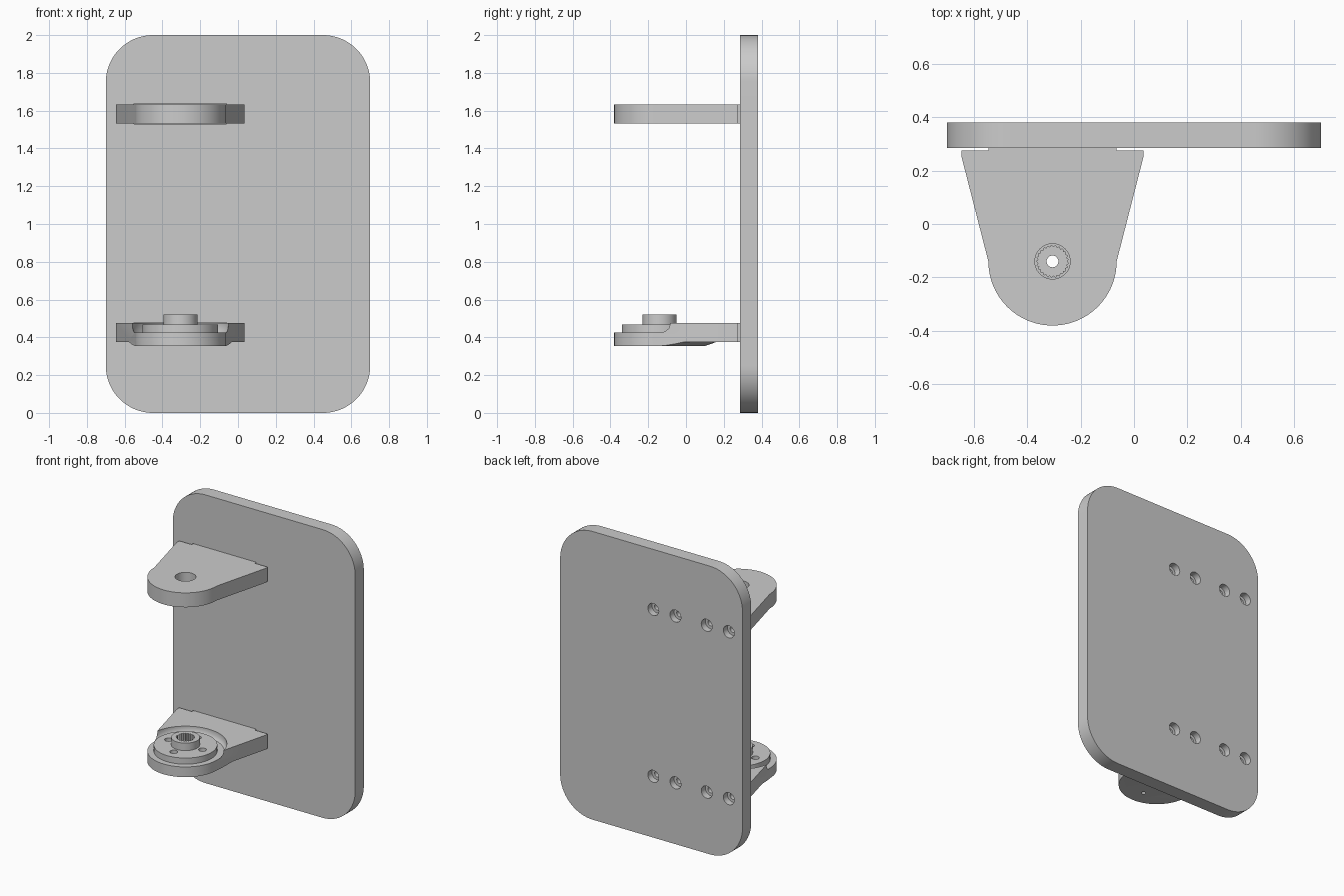
import bpy, bmesh
from math import sin, cos, pi, radians

if "Cube" in bpy.data.objects:
    bpy.data.objects.remove(bpy.data.objects["Cube"])

CX, CY = -0.305, -0.14            # hinge axis
UP_Z, LOW_Z = 1.583, 0.425        # arm mid heights


def finish(name, bm):
    bmesh.ops.recalc_face_normals(bm, faces=bm.faces)
    me = bpy.data.meshes.new(name)
    bm.to_mesh(me)
    bm.free()
    ob = bpy.data.objects.new(name, me)
    bpy.context.collection.objects.link(ob)
    return ob


def prism(name, pts, a, b, axis='Z'):
    """Extrude a 2D outline from a to b along Z (xy outline) or Y (xz outline)."""
    bm = bmesh.new()
    place = (lambda p, h: (p[0], p[1], h)) if axis == 'Z' else (lambda p, h: (p[0], h, p[1]))
    lo = [bm.verts.new(place(p, a)) for p in pts]
    hi = [bm.verts.new(place(p, b)) for p in pts]
    bm.faces.new(lo)
    bm.faces.new(hi)
    n = len(pts)
    for i in range(n):
        j = (i + 1) % n
        bm.faces.new((lo[i], lo[j], hi[j], hi[i]))
    return finish(name, bm)


def arc(cx, cy, r, a0, a1, n):
    return [(cx + r * cos(radians(a0 + (a1 - a0) * i / n)),
             cy + r * sin(radians(a0 + (a1 - a0) * i / n))) for i in range(n + 1)]


def circle(cx, cy, r, n=32):
    return arc(cx, cy, r, 0, 360, n)[:-1]


def lathe(name, profile, n=96):
    """Solid of revolution about the hinge axis from (radius, z) rings."""
    bm = bmesh.new()
    rings = [[bm.verts.new((x, y, z)) for x, y in circle(CX, CY, r, n)] for r, z in profile]
    for p, q in zip(rings, rings[1:]):
        for i in range(n):
            j = (i + 1) % n
            bm.faces.new((p[i], p[j], q[j], q[i]))
    bm.faces.new(rings[0])
    bm.faces.new(rings[-1])
    return finish(name, bm)


def boolean(ob, tool, op='DIFFERENCE'):
    m = ob.modifiers.new("bool", 'BOOLEAN')
    m.operation, m.solver, m.object = op, 'EXACT', tool
    bpy.context.view_layer.update()
    me = bpy.data.meshes.new_from_object(ob.evaluated_get(bpy.context.evaluated_depsgraph_get()))
    ob.modifiers.clear()
    ob.data = me
    bpy.data.objects.remove(tool)


def rect(x0, x1, z0, z1):
    return [(x0, z0), (x1, z0), (x1, z1), (x0, z1)]


# arm outline: tapered plate with a round nose and a tab that enters the back plate
outline = [(CX + 0.24, 0.305), (CX - 0.24, 0.305), (CX - 0.24, 0.275),
           (CX - 0.34, 0.275), (CX - 0.34, 0.25)]
outline += arc(CX, CY, 0.24, 180, 360, 48)
outline += [(CX + 0.34, 0.25), (CX + 0.34, 0.275), (CX + 0.24, 0.275)]

# back plate with rounded corners
corners = (arc(0.45, 0.25, 0.25, -90, 0, 20) + arc(0.45, 1.75, 0.25, 0, 90, 20)
           + arc(-0.45, 1.75, 0.25, 90, 180, 20) + arc(-0.45, 0.25, 0.25, 180, 270, 20))
plate = prism("back_plate", corners, 0.285, 0.38, 'Y')

# upper arm with hinge hole
upper = prism("upper_arm", outline, UP_Z - 0.05, UP_Z + 0.05)
boolean(upper, prism("cutter", circle(CX, CY, 0.066, 48), 1.4, 1.8))

# lower arm with thickened underside pad
lower = prism("lower_arm", outline, LOW_Z - 0.05, LOW_Z + 0.05)
pad = prism("pad", outline, 0.34, 0.385)
boolean(pad, lathe("cone", [(0.24, 0.354), (0.30, 0.375), (0.30, 0.40)]), 'INTERSECT')
boolean(lower, pad, 'UNION')
# round recess for the horn, open at the nose
boolean(lower, lathe("recess", [(0.243, 0.425), (0.25, 0.432), (0.257, 0.447),
                                (0.26, 0.465), (0.26, 0.50)]))

# drive horn: disc, hub and splined socket
horn = lathe("drive_horn", [(0.20, 0.4255), (0.20, 0.468), (0.09, 0.468), (0.09, 0.52)])
spline = []
for i in range(50):
    r = 0.060 if i % 2 else 0.053
    spline.append((CX + r * cos(i * pi / 25), CY + r * sin(i * pi / 25)))
boolean(horn, prism("socket", spline, 0.45, 0.6))

# centre hole and four mounting holes through horn and lower arm
for ob in (horn, lower):
    boolean(ob, prism("cutter", circle(CX, CY, 0.022), 0.2, 0.7))
    r = 0.025 if ob is horn else 0.014
    for dx, dy in ((0.13, 0), (-0.13, 0), (0, 0.13), (0, -0.13)):
        boolean(ob, prism("cutter", circle(CX + dx, CY + dy, r, 24), 0.2, 0.7))

# tab slots and counterbored screw holes
for arm, z in ((upper, UP_Z), (lower, LOW_Z)):
    boolean(plate, prism("slot", rect(CX - 0.245, CX + 0.245, z - 0.054, z + 0.054), 0.2, 0.31, 'Y'))
    for dx in (-0.29, -0.12, 0.12, 0.29):
        boolean(plate, prism("cutter", circle(CX + dx, z, 0.042, 24), 0.335, 0.5, 'Y'))
        boolean(plate, prism("cutter", circle(CX + dx, z, 0.022, 24), 0.2, 0.5, 'Y'))
        boolean(arm, prism("cutter", circle(CX + dx, z, 0.022, 24), 0.15, 0.5, 'Y'))

# smooth curved walls, keep edges crisp
for ob in (plate, upper, lower, horn):
    bpy.ops.object.select_all(action='DESELECT')
    ob.select_set(True)
    bpy.context.view_layer.objects.active = ob
    bpy.ops.object.shade_smooth_by_angle(angle=radians(25))
